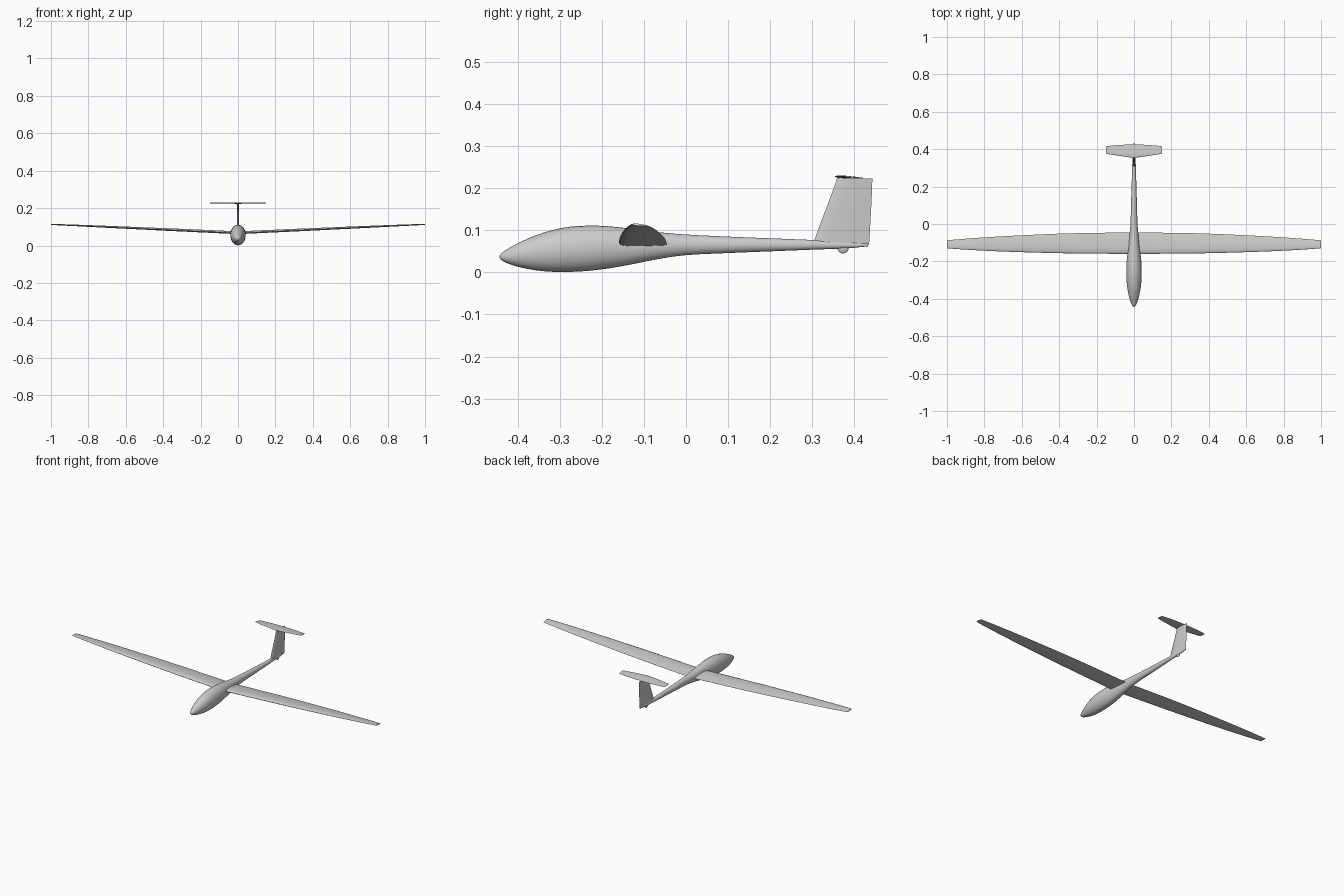
import bpy, bmesh, math
from mathutils import Vector

if "Cube" in bpy.data.objects:
    bpy.data.objects.remove(bpy.data.objects["Cube"])


def loft(name, rings, angle=40):
    """Skin a list of closed rings, cap both ends, smooth shade."""
    bm = bmesh.new()
    vr = [[bm.verts.new(p) for p in r] for r in rings]
    n = len(vr[0])
    for a, b in zip(vr, vr[1:]):
        for i in range(n):
            bm.faces.new((a[i], a[(i + 1) % n], b[(i + 1) % n], b[i]))
    bm.faces.new(vr[0])
    bm.faces.new(vr[-1])
    bmesh.ops.recalc_face_normals(bm, faces=bm.faces)
    me = bpy.data.meshes.new(name)
    bm.to_mesh(me)
    bm.free()
    ob = bpy.data.objects.new(name, me)
    bpy.context.collection.objects.link(ob)
    bpy.ops.object.select_all(action='DESELECT')
    ob.select_set(True)
    bpy.context.view_layer.objects.active = ob
    bpy.ops.object.shade_smooth_by_angle(angle=math.radians(angle))
    return ob


def smooth(keys, steps):
    """Catmull-Rom interpolation through rows of numbers."""
    k = [Vector(r) for r in keys]
    k = [2 * k[0] - k[1]] + k + [2 * k[-1] - k[-2]]
    out = []
    for i in range(1, len(k) - 2):
        a, b, c, d = k[i - 1:i + 3]
        for s in range(steps):
            t = s / steps
            out.append(0.5 * (2 * b + (c - a) * t + (2 * a - 5 * b + 4 * c - d) * t ** 2
                              + (3 * b - 3 * c + d - a) * t ** 3))
    return out + [k[-2]]


def airfoil(thick, camber=0.0, n=10):
    """Unit-chord section: (chord position, offset), upper then lower side."""
    def half(x):
        return 5 * thick * (0.2969 * x ** 0.5 - 0.126 * x - 0.3516 * x ** 2
                            + 0.2843 * x ** 3 - 0.1015 * x ** 4)
    xs = [(1 - math.cos(math.pi * i / n)) / 2 for i in range(n + 1)]
    bend = lambda x: 4 * camber * x * (1 - x)
    return ([(x, bend(x) + half(x)) for x in reversed(xs)]
            + [(x, bend(x) - half(x)) for x in xs[1:]])


# fuselage stations: y, bottom z, top z, half width
stations = [
    (-0.443, 0.035, 0.039, 0.002), (-0.437, 0.028, 0.047, 0.009),
    (-0.42, 0.020, 0.058, 0.017), (-0.39, 0.011, 0.074, 0.026),
    (-0.34, 0.003, 0.094, 0.036), (-0.28, 0.001, 0.108, 0.041),
    (-0.21, 0.006, 0.111, 0.040), (-0.14, 0.017, 0.105, 0.033),
    (-0.07, 0.031, 0.096, 0.025), (0.0, 0.041, 0.090, 0.019),
    (0.10, 0.046, 0.085, 0.016), (0.20, 0.050, 0.081, 0.013),
    (0.30, 0.054, 0.077, 0.010), (0.38, 0.057, 0.073, 0.007),
    (0.433, 0.062, 0.068, 0.002)]
rings = []
for y, lo, hi, w in [(*v,) for v in smooth([s[:4] for s in stations], 3)]:
    rings.append([(w * math.cos(a), y, (lo + hi) / 2 + (hi - lo) / 2 * math.sin(a))
                  for a in (math.tau * i / 24 for i in range(24))])
loft("fuselage", rings)


def surface(name, plan, thick, camber, height):
    """Mirrored lifting surface from (x, leading y, trailing y) rows."""
    half = smooth(plan, 3)
    full = [Vector((-v[0], v[1], v[2])) for v in reversed(half[1:])] + half
    foil = airfoil(thick, camber)
    loft(name, [[(x, le + u * (te - le), height(abs(x), u) + o * (te - le))
                 for u, o in foil] for x, le, te in full])


# main wing with dihedral
surface("wing", [(0, -0.160, -0.045), (0.35, -0.157, -0.050), (0.65, -0.149, -0.063),
                 (0.85, -0.140, -0.075), (0.985, -0.131, -0.086), (1.0, -0.127, -0.088)],
        0.13, 0.015, lambda x, u: 0.068 + 0.046 * x - 0.004 * u)

# horizontal stabilizer on top of the fin
surface("tailplane", [(0, 0.353, 0.425), (0.07, 0.363, 0.423), (0.14, 0.374, 0.417),
                      (0.15, 0.378, 0.414)],
        0.09, 0.0, lambda x, u: 0.228 - 0.004 * u)

# vertical fin with rudder
fin = airfoil(0.10)
loft("fin", [[(o * (te - le), le + u * (te - le), z + dz * u) for u, o in fin]
             for z, dz, le, te in ((0.057, 0.008, 0.298, 0.435), (0.11, 0.004, 0.317, 0.438),
                                   (0.17, 0, 0.340, 0.441), (0.225, -0.002, 0.360, 0.443))])

# tail wheel
bpy.ops.mesh.primitive_uv_sphere_add(segments=20, ring_count=10, radius=0.014,
                                     location=(0, 0.373, 0.059))
wheel = bpy.context.object
wheel.name = "tail_wheel"
wheel.scale = (0.35, 1, 1)
bpy.ops.object.shade_smooth_by_angle(angle=math.radians(40))
